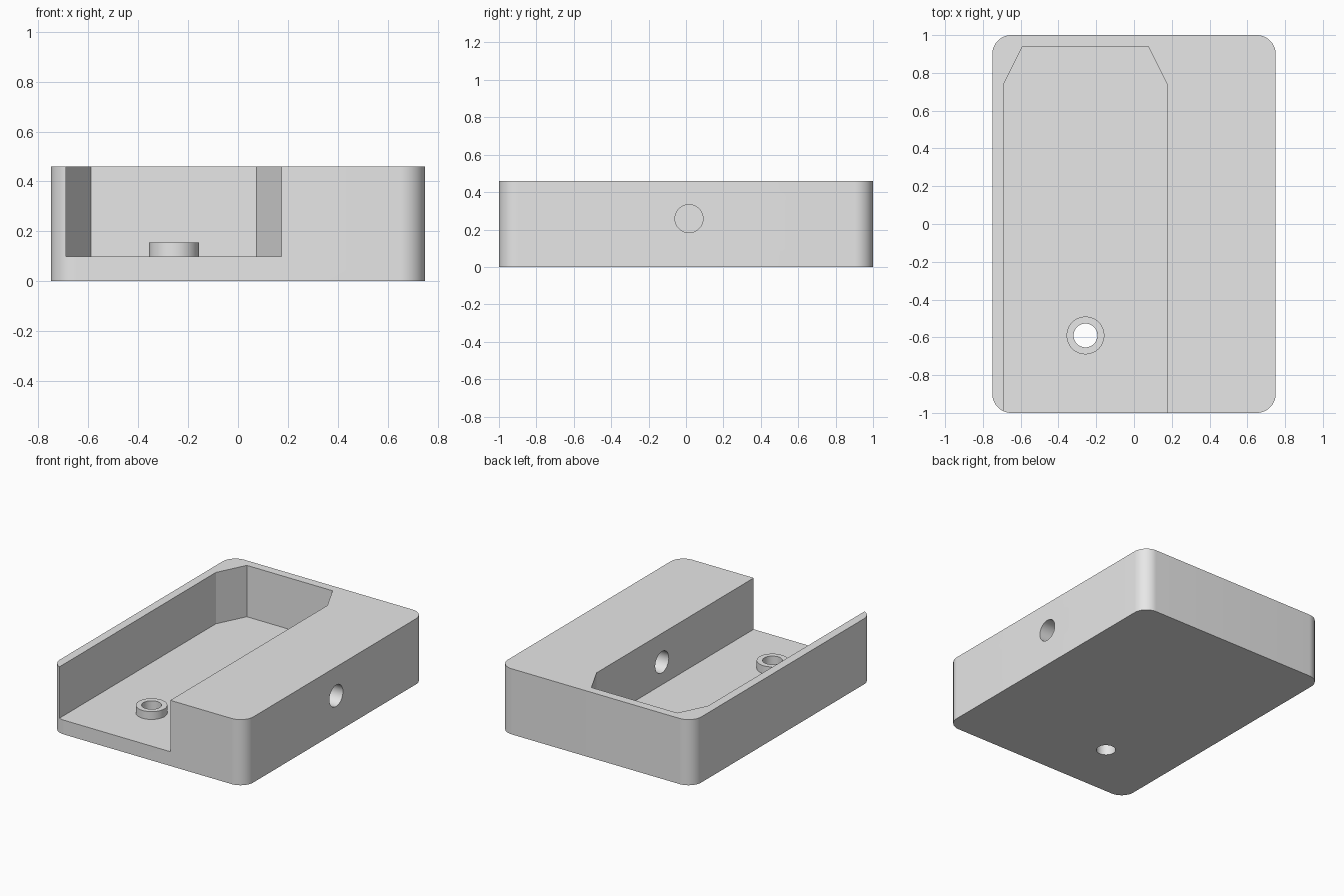
import bpy
import bmesh
from math import pi, cos, sin
from mathutils import Matrix

if "Cube" in bpy.data.objects:
    bpy.data.objects.remove(bpy.data.objects["Cube"], do_unlink=True)

HEIGHT, FLOOR = 0.46, 0.10
HALF_X, HALF_Y, CORNER = 0.75, 1.0, 0.10
BOSS_X, BOSS_Y = -0.257, -0.59

grey = bpy.data.materials.new("plain grey")
grey.use_nodes = True
grey.diffuse_color = (0.8, 0.8, 0.8, 1)
grey.node_tree.nodes["Principled BSDF"].inputs["Base Color"].default_value = grey.diffuse_color


def finish(name, bm):
    bmesh.ops.recalc_face_normals(bm, faces=bm.faces)
    mesh = bpy.data.meshes.new(name)
    bm.to_mesh(mesh)
    bm.free()
    mesh.materials.append(grey)
    obj = bpy.data.objects.new(name, mesh)
    bpy.context.collection.objects.link(obj)
    return obj


def prism(name, outline, z0, z1):
    """Extrude a plan outline between two heights."""
    bm = bmesh.new()
    base = bm.faces.new([bm.verts.new((x, y, z0)) for x, y in outline])
    top = bmesh.ops.extrude_face_region(bm, geom=[base])["geom"]
    verts = [v for v in top if isinstance(v, bmesh.types.BMVert)]
    bmesh.ops.translate(bm, verts=verts, vec=(0, 0, z1 - z0))
    return finish(name, bm)


def cylinder(name, radius, depth, centre, turn=Matrix()):
    bm = bmesh.new()
    bmesh.ops.create_cone(bm, cap_ends=True, segments=64, radius1=radius, radius2=radius,
                          depth=depth, matrix=Matrix.Translation(centre) @ turn)
    return finish(name, bm)


def combine(target, tool, operation):
    """Apply a boolean and discard the helper."""
    tool.hide_render = True
    mod = target.modifiers.new("boolean", "BOOLEAN")
    mod.operation, mod.object, mod.solver = operation, tool, "EXACT"
    bpy.ops.object.select_all(action="DESELECT")
    bpy.context.view_layer.objects.active = target
    target.select_set(True)
    bpy.ops.object.modifier_apply(modifier=mod.name)
    bpy.data.objects.remove(tool, do_unlink=True)


# Block with rounded vertical corners
outline = []
for i, (sx, sy) in enumerate([(1, 1), (-1, 1), (-1, -1), (1, -1)]):
    for step in range(17):
        a = (i + step / 16) * pi / 2
        outline.append((sx * (HALF_X - CORNER) + CORNER * cos(a),
                        sy * (HALF_Y - CORNER) + CORNER * sin(a)))
body = prism("housing", outline, 0, HEIGHT)

# Tray pocket, open at the front, with chamfered rear corners
left, right, back, cut_x, cut_y = -0.69, 0.175, 0.94, 0.10, 0.20
pocket = prism("pocket_cutter", [(left, -1.2), (right, -1.2), (right, back - cut_y),
                                 (right - cut_x, back), (left + cut_x, back),
                                 (left, back - cut_y)], FLOOR, HEIGHT + 0.2)
combine(body, pocket, "DIFFERENCE")

# Raised boss with a hole through the floor
combine(body, cylinder("boss", 0.10, 0.105, (BOSS_X, BOSS_Y, 0.1025)), "UNION")
combine(body, cylinder("boss_hole_cutter", 0.063, 1, (BOSS_X, BOSS_Y, 0)), "DIFFERENCE")

# Side hole through the thick wall into the pocket
side = cylinder("side_hole_cutter", 0.075, 1, (0.5, 0.016, 0.258), Matrix.Rotation(pi / 2, 4, "Y"))
combine(body, side, "DIFFERENCE")

bpy.ops.object.shade_smooth_by_angle(angle=pi / 7)
